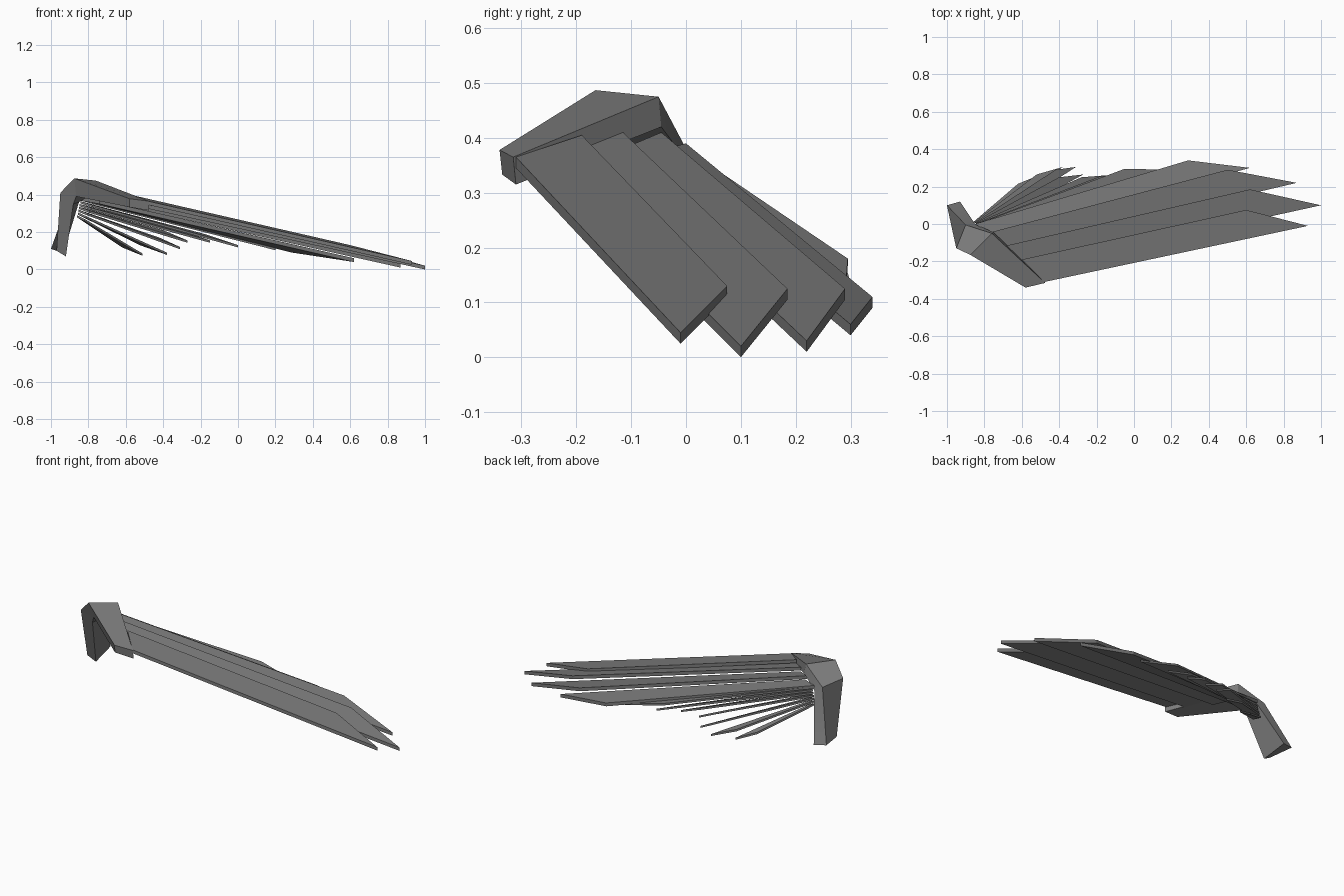
import bpy
import bmesh
import math
from mathutils import Vector

cube = bpy.data.objects.get("Cube")
if cube:
    bpy.data.objects.remove(cube, do_unlink=True)

# One grey for the whole wing
grey = bpy.data.materials.new("wing_grey")
grey.use_nodes = True
colour = (0.2, 0.2, 0.2, 1)
grey.diffuse_color = colour
for node in grey.node_tree.nodes:
    if node.type == 'BSDF_PRINCIPLED':
        node.inputs["Base Color"].default_value = colour


def loft(name, sections):
    """Join equal rings of points into one closed solid."""
    bm = bmesh.new()
    rings = [[bm.verts.new(point) for point in ring] for ring in sections]
    for ring, following in zip(rings, rings[1:]):
        count = len(ring)
        for i in range(count):
            j = (i + 1) % count
            bm.faces.new((ring[i], ring[j], following[j], following[i]))
    bm.faces.new(rings[0])
    bm.faces.new(rings[-1])
    bmesh.ops.recalc_face_normals(bm, faces=bm.faces)
    mesh = bpy.data.meshes.new(name)
    bm.to_mesh(mesh)
    bm.free()
    mesh.materials.append(grey)
    obj = bpy.data.objects.new(name, mesh)
    bpy.context.collection.objects.link(obj)
    return obj


def feather(name, root_front, tip, corner, root_back, thickness):
    """Thin slanted plate with a pointed end."""
    top = [Vector(p) for p in (root_front, tip, corner, root_back)]
    bottom = [p - Vector((0, 0, thickness)) for p in top]
    return loft(name, [bottom, top])


# Arm: shoulder end, below elbow, elbow, wrist
arm = loft("wing_arm", [
    [(-.97, -.04, .1), (-1, .1, .11), (-.93, .12, .1), (-.92, -.03, .07)],
    [(-.95, -.13, .41), (-.9, -.005, .39), (-.85, 0, .36), (-.88, -.12, .35)],
    [(-.875, -.165, .487), (-.76, -.05, .475), (-.75, -.045, .42), (-.865, -.13, .39)],
    [(-.58, -.34, .378), (-.475, -.315, .365), (-.475, -.31, .315), (-.58, -.335, .333)],
])
bpy.context.view_layer.objects.active = arm
arm.select_set(True)
bpy.ops.object.shade_smooth_by_angle(angle=math.radians(30))
arm.select_set(False)

# Long flight feathers: front root, tip, corner, back root
long_feathers = [
    ((-.48, -.31, .365), (.93, -.01, .045), (.6, .075, .13), (-.6, -.19, .405)),
    ((-.55, -.24, .36), (1, .1, .02), (.62, .185, .125), (-.68, -.115, .41)),
    ((-.66, -.14, .37), (.87, .22, .03), (.5, .29, .125), (-.77, -.045, .41)),
    ((-.74, -.07, .37), (.62, .3, .06), (.29, .34, .11), (-.85, 0, .39)),
]
for i, points in enumerate(long_feathers):
    feather(f"long_feather_{i + 1}", *points, thickness=.02)

# Short inner feathers: tip and corner, with roots stacked down the arm
short_feathers = [
    ((.2, .29, .115), (-.05, .295, .18)),
    ((0, .28, .13), (-.18, .255, .19)),
    ((-.15, .26, .155), (-.28, .25, .2)),
    ((-.27, .265, .155), (-.4, .25, .21)),
    ((-.31, .305, .12), (-.42, .29, .17)),
    ((-.38, .305, .09), (-.52, .265, .14)),
    ((-.51, .26, .085), (-.62, .215, .13)),
]
front_start, front_end = Vector((-.77, -.04, .36)), Vector((-.82, 0, .27))
back_start, back_end = Vector((-.84, 0, .38)), Vector((-.86, .01, .29))
for i, (tip, corner) in enumerate(short_feathers):
    step = i / (len(short_feathers) - 1)
    feather(f"short_feather_{i + 1}", front_start.lerp(front_end, step),
            tip, corner, back_start.lerp(back_end, step), thickness=.012)
